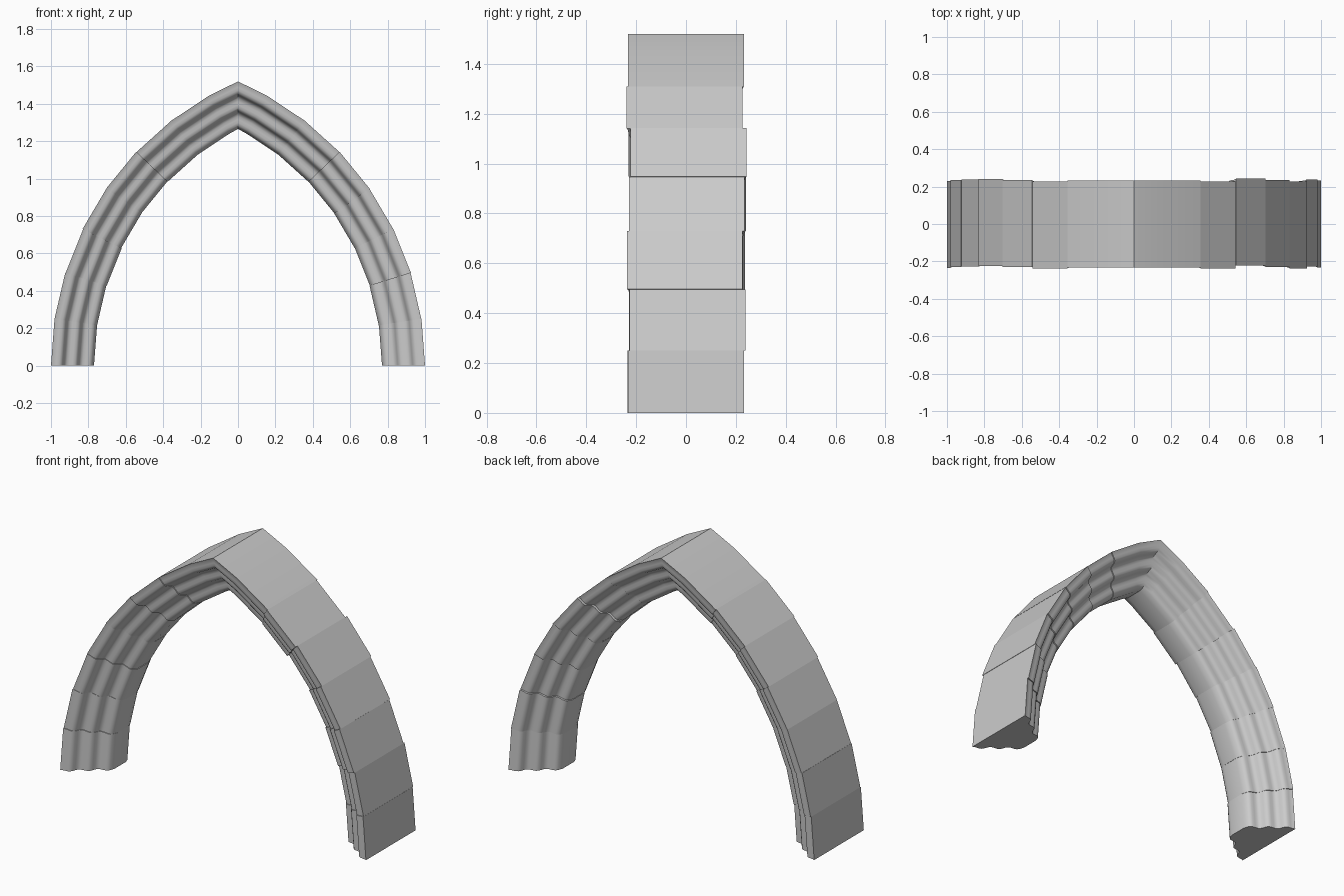
import bpy, bmesh, math

if "Cube" in bpy.data.objects:
    bpy.data.objects.remove(bpy.data.objects["Cube"])

CX, R_OUT = 0.655, 1.655          # arc centre offset and outer radius
DEPTH, HALF_W, NOSE = 0.23, 0.232, 0.05
STEP = math.radians(8.72)
APEX = None                       # marks the mitred section at x = 0


# moulded cross-section: (depth inward from the outer arc, y)
def moulding():
    half, n, amp = [], 22, 0.011
    length = math.hypot(DEPTH, HALF_W - NOSE)
    nd, ny = (HALF_W - NOSE) / length, DEPTH / length
    for i in range(n + 1):
        t = i / n
        off = amp * (1 + math.sin(2 * math.pi * (2.9 * t - 0.25)))
        d = min(DEPTH * t + nd * off, DEPTH)
        half.append((d, HALF_W + (NOSE - HALF_W) * t + ny * off))
    return half + [(d, -y) for d, y in reversed(half)]


PROFILE = moulding()


# one section of the arch on the given side (+1 right, -1 left)
def section(bm, side, angle, dy, dr):
    ring = []
    for d, y in PROFILE:
        r = R_OUT - d + dr
        if angle is APEX:
            x, z = 0, math.sqrt(r * r - CX * CX)
        else:
            x, z = side * (r * math.cos(angle) - CX), r * math.sin(angle)
        ring.append(bm.verts.new((x, y + dy, z)))
    return ring


# closed stone through a row of sections
def stone(name, sections, dy=0, dr=0):
    bm = bmesh.new()
    rings = [section(bm, s, a, dy, dr) for s, a in sections]
    n = len(PROFILE)
    for a, b in zip(rings, rings[1:]):
        for i in range(n):
            j = (i + 1) % n
            bm.faces.new((a[i], a[j], b[j], b[i]))
    bm.faces.new(rings[0])
    bm.faces.new(rings[-1])
    bmesh.ops.recalc_face_normals(bm, faces=bm.faces)
    me = bpy.data.meshes.new(name)
    bm.to_mesh(me)
    bm.free()
    ob = bpy.data.objects.new(name, me)
    bpy.context.collection.objects.link(ob)
    bpy.ops.object.select_all(action='DESELECT')
    ob.select_set(True)
    bpy.context.view_layer.objects.active = ob
    bpy.ops.object.shade_smooth_by_angle(angle=math.radians(30))


# slightly uneven stones up each side: (y shift, radial shift)
SHIFTS = {
    1: [(0, 0), (0.006, -0.001), (-0.005, 0.001), (0.003, 0), (0.010, 0.001), (-0.006, 0)],
    -1: [(-0.002, 0), (0.003, 0), (0.005, -0.002), (0.008, 0.001), (0.002, 0.002), (-0.006, 0)],
}
for side, label in ((1, "right"), (-1, "left")):
    for i, (dy, dr) in enumerate(SHIFTS[side]):
        stone(f"{label}_arch_stone_{i + 1}",
              [(side, i * STEP), (side, (i + 1) * STEP)], dy, dr)

# pointed keystone
mid = math.radians(60.6)
stone("keystone", [(-1, 6 * STEP), (-1, mid), (1, APEX), (1, mid), (1, 6 * STEP)])
